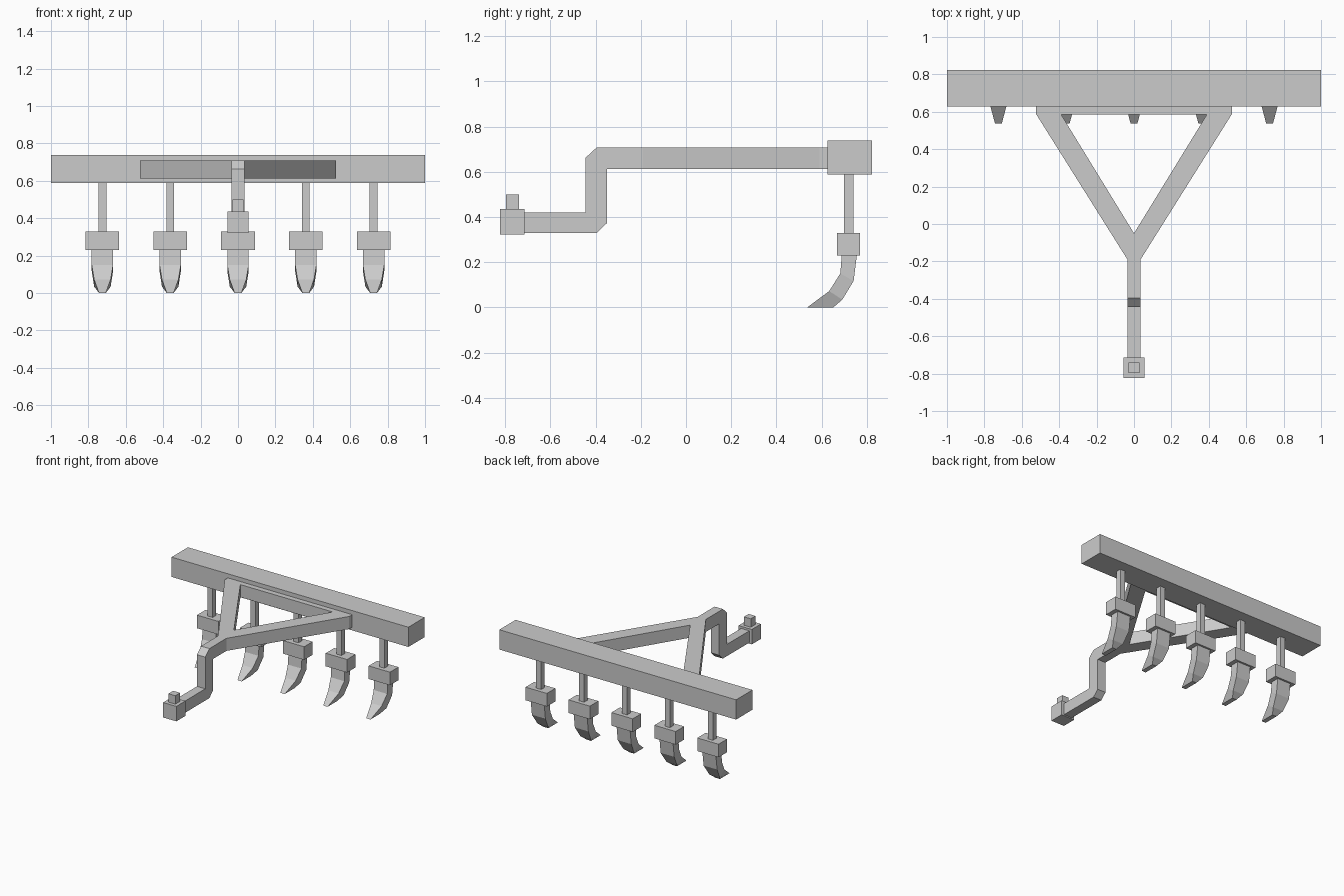
import bpy, bmesh
from mathutils import Vector

cube = bpy.data.objects.get("Cube")
if cube:
    bpy.data.objects.remove(cube, do_unlink=True)

steel = bpy.data.materials.new("plain grey steel")
steel.use_nodes = True
grey = (0.6, 0.6, 0.6, 1)
steel.diffuse_color = grey
steel.node_tree.nodes["Principled BSDF"].inputs["Base Color"].default_value = grey


def finish(name, bm):
    bmesh.ops.recalc_face_normals(bm, faces=bm.faces)
    mesh = bpy.data.meshes.new(name)
    bm.to_mesh(mesh)
    bm.free()
    mesh.materials.append(steel)
    obj = bpy.data.objects.new(name, mesh)
    bpy.context.collection.objects.link(obj)
    return obj


def box(name, x, y, z):
    """Box from its (min, max) range on each axis."""
    bm = bmesh.new()
    bmesh.ops.create_cube(bm, size=1)
    for v in bm.verts:
        v.co = [(a + b) / 2 + c * (b - a) for c, (a, b) in zip(v.co, (x, y, z))]
    return finish(name, bm)


def prism(name, points, offset):
    """Flat outline extruded along the offset."""
    bm = bmesh.new()
    face = bm.faces.new([bm.verts.new(p) for p in points])
    ext = bmesh.ops.extrude_face_region(bm, geom=[face], use_keep_orig=True)
    moved = [g for g in ext["geom"] if isinstance(g, bmesh.types.BMVert)]
    bmesh.ops.translate(bm, verts=moved, vec=Vector(offset))
    # Leave the centre seam open so that mirrored halves join
    seam = [f for f in bm.faces if all(abs(v.co.x) < 1e-5 for v in f.verts)]
    bmesh.ops.delete(bm, geom=seam, context="FACES")
    return finish(name, bm)


# Main beam
box("tool_beam", (-1, 1), (0.627, 0.824), (0.588, 0.739))

# Triangular frame, one half mirrored
half = [(0, -0.19), (0.035, -0.19), (0.525, 0.59), (0.525, 0.64),
        (0, 0.64), (0, 0.586), (0.39, 0.586), (0, -0.05)]
frame = prism("a_frame", [(x, y, 0.612) for x, y in half], (0, 0, 0.096))
frame.modifiers.new("mirror", "MIRROR")

# Stepped drawbar with cut corners
step = [(-0.19, 0.708), (-0.395, 0.708), (-0.445, 0.662), (-0.445, 0.42),
        (-0.73, 0.42), (-0.73, 0.33), (-0.395, 0.33), (-0.35, 0.373),
        (-0.35, 0.612), (-0.19, 0.612)]
prism("drawbar", [(-0.035, y, z) for y, z in step], (0.07, 0, 0))

# Hitch
box("hitch_block", (-0.056, 0.056), (-0.824, -0.714), (0.322, 0.436))
box("hitch_pin", (-0.029, 0.029), (-0.797, -0.74), (0.436, 0.5))

# Curved tine sections: front y, z, back y, z, half width
SECTIONS = [(0.69, 0.235, 0.757, 0.235, 0.057),
            (0.683, 0.15, 0.742, 0.117, 0.057),
            (0.634, 0.072, 0.692, 0.034, 0.044),
            (0.537, 0, 0.652, 0, 0.018)]


def tine(name, x):
    bm = bmesh.new()
    rings = [[bm.verts.new(p) for p in ((x - w, fy, fz), (x + w, fy, fz),
                                        (x + w, by, bz), (x - w, by, bz))]
             for fy, fz, by, bz, w in SECTIONS]
    for a, b in zip(rings, rings[1:]):
        for i in range(4):
            j = (i + 1) % 4
            bm.faces.new((a[i], a[j], b[j], b[i]))
    bm.faces.new(rings[0])
    bm.faces.new(rings[-1])
    return finish(name, bm)


# Five shanks with clamps and tines
for i in range(5):
    x = (i - 2) * 0.3625
    box(f"shank_{i + 1}", (x - 0.021, x + 0.021), (0.7, 0.741), (0.328, 0.59))
    box(f"clamp_{i + 1}", (x - 0.09, x + 0.09), (0.669, 0.771), (0.23, 0.33))
    tine(f"tine_{i + 1}", x)
